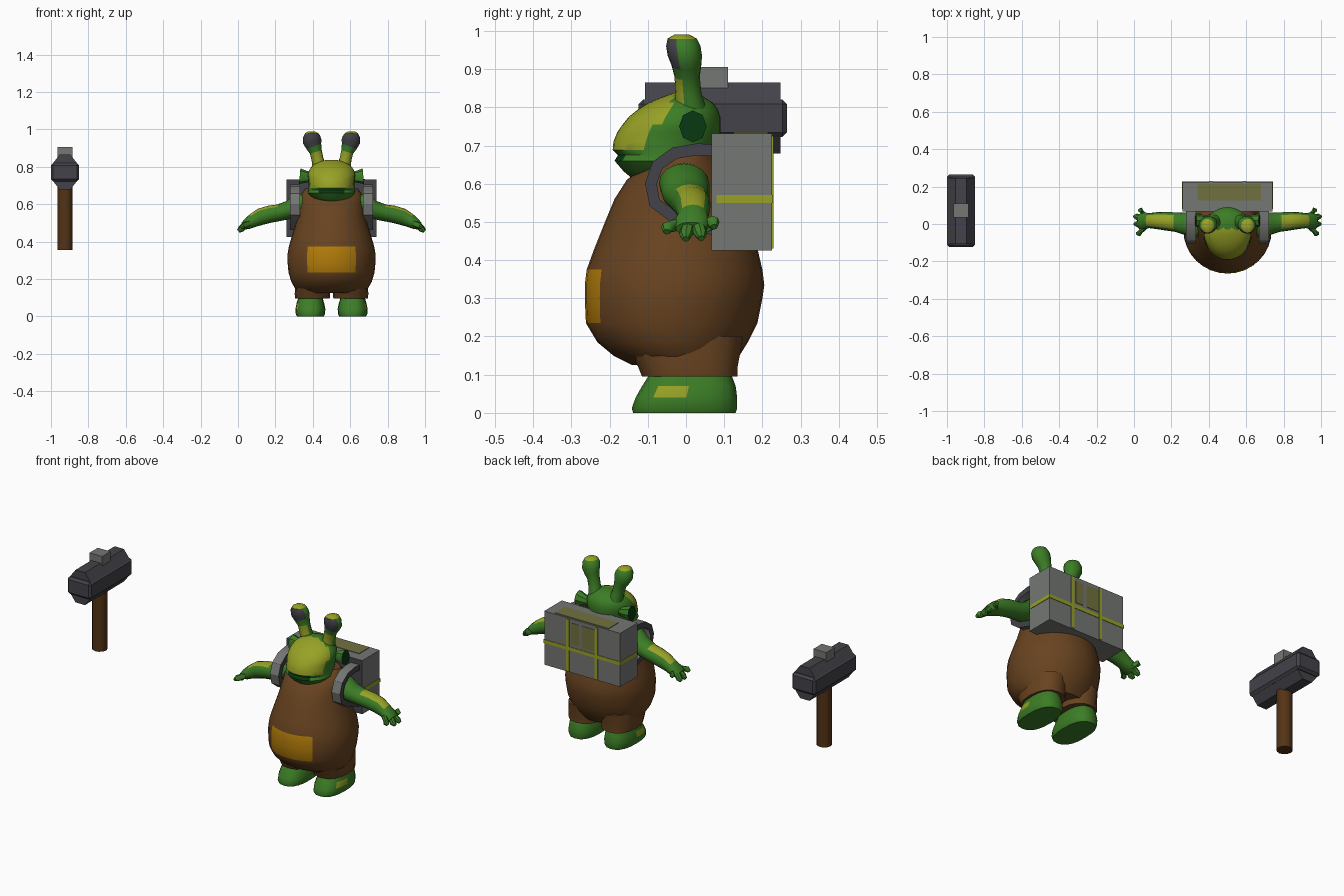
import bpy, bmesh, math
from mathutils import Vector

if "Cube" in bpy.data.objects:
    bpy.data.objects.remove(bpy.data.objects["Cube"])

CX = 0.5  # character centre line


def mat(name, r, g, b):
    m = bpy.data.materials.new(name)
    m.diffuse_color = [(c / 255) ** 2.2 for c in (r, g, b)] + [1]
    m.use_nodes = True
    m.node_tree.nodes["Principled BSDF"].inputs["Base Color"].default_value = m.diffuse_color
    return m


GREEN = mat("skin_green", 62, 124, 42)
LIME = mat("lime", 150, 160, 42)
DARKGREEN = mat("deep_green", 16, 58, 24)
BROWN = mat("cloth_brown", 104, 69, 37)
ORANGE = mat("patch_orange", 178, 124, 18)
GREY = mat("light_grey", 116, 118, 115)
DARK = mat("dark_grey", 68, 68, 75)
WOOD = mat("handle_wood", 84, 54, 28)
OLIVE = mat("olive", 112, 112, 66)


def finish(name, bm, mats, rule=None, angle=40):
    bmesh.ops.recalc_face_normals(bm, faces=bm.faces)
    bm.normal_update()
    if rule:
        for f in bm.faces:
            f.material_index = rule(f.calc_center_median(), f.normal)
    me = bpy.data.meshes.new(name)
    bm.to_mesh(me)
    bm.free()
    ob = bpy.data.objects.new(name, me)
    bpy.context.collection.objects.link(ob)
    for m in mats:
        me.materials.append(m)
    bpy.ops.object.select_all(action='DESELECT')
    ob.select_set(True)
    bpy.context.view_layer.objects.active = ob
    bpy.ops.object.shade_smooth_by_angle(angle=math.radians(angle))
    return ob


def loft(name, sections, segs, mats, rule=None, power=1.0, phase=0.0, angle=40):
    """Skin a row of rings given as (centre, axis u, axis v)."""
    bm = bmesh.new()
    rings = []
    for c, u, v in sections:
        ring = []
        for i in range(segs):
            a = 2 * math.pi * (i + phase) / segs
            ca, sa = math.cos(a), math.sin(a)
            ca = math.copysign(abs(ca) ** power, ca)
            sa = math.copysign(abs(sa) ** power, sa)
            ring.append(bm.verts.new(c + u * ca + v * sa))
        rings.append(ring)
    for r, q in zip(rings, rings[1:]):
        for i in range(segs):
            j = (i + 1) % segs
            bm.faces.new((r[i], r[j], q[j], q[i]))
    bm.faces.new(rings[0])
    bm.faces.new(rings[-1])
    return finish(name, bm, mats, rule, angle)


def stack(name, x, rows, segs, mats, rule=None, power=1.0):
    """Horizontal rings: (z, front y, back y, half width)."""
    secs = [(Vector((x, (f + b) / 2, z)), Vector((w, 0, 0)), Vector((0, (b - f) / 2, 0)))
            for z, f, b, w in rows]
    return loft(name, secs, segs, mats, rule, power)


def tube(name, pts, hint, segs, mats, rule=None, phase=0.0, angle=40):
    """Rings across a path: (x, y, z, radius along hint, other radius)."""
    P = [Vector(p[:3]) for p in pts]
    secs = []
    for i, p in enumerate(pts):
        t = P[min(i + 1, len(P) - 1)] - P[max(i - 1, 0)]
        v = t.cross(Vector(hint)).normalized()
        secs.append((P[i], Vector(hint) * p[3], v * p[4]))
    return loft(name, secs, segs, mats, rule, phase=phase, angle=angle)


def box(name, lo, hi, mats, rule=None, bevel=0):
    bm = bmesh.new()
    bmesh.ops.create_cube(bm, size=1)
    for v in bm.verts:
        v.co = Vector([(a + b) / 2 + c * (b - a) for a, b, c in zip(lo, hi, v.co)])
    if bevel:
        bmesh.ops.bevel(bm, geom=bm.edges[:], offset=bevel, segments=1, affect='EDGES')
    return finish(name, bm, mats, rule, 30)


# Overalls with belly patch
stack("overalls", CX, [
    (.125, -.14, .12, .17), (.15, -.19, .14, .195), (.185, -.232, .162, .215),
    (.235, -.262, .187, .23), (.30, -.265, .200, .236), (.335, -.265, .205, .235),
    (.375, -.260, .200, .228), (.43, -.240, .187, .212), (.50, -.212, .165, .190),
    (.56, -.187, .14, .175), (.61, -.155, .12, .168), (.65, -.105, .10, .165),
    (.685, -.06, .07, .14)], 32, [BROWN, ORANGE],
    lambda c, n: int(.235 < c.z < .375 and abs(c.x - CX) < .13 and c.y < 0))

# Head with pale face and mouth


def face_rule(c, n):
    if .662 < c.z < .674 and abs(c.x - CX) < .062 and c.y < -.1:
        return 2
    return int(c.z > .685 and c.y < -.04 - .62 * (.81 - c.z))


stack("head", CX, [
    (.605, -.13, -.02, .05), (.632, -.163, .03, .10), (.66, -.187, .055, .127),
    (.675, -.178, .065, .124), (.688, -.192, .072, .124), (.71, -.19, .085, .122),
    (.735, -.18, .09, .126), (.755, -.166, .09, .128), (.775, -.15, .09, .123),
    (.795, -.125, .083, .112), (.812, -.098, .07, .095), (.828, -.06, .045, .065),
    (.838, -.03, .02, .025)], 32, [GREEN, LIME, DARKGREEN], face_rule)

for s, side in ((-1, "left"), (1, "right")):
    def X(d):
        return CX + s * d

    def path(pts):
        return [(X(p[0]),) + p[1:] for p in pts]

    # Trouser leg and foot
    stack(side + "_trouser_leg", X(.102), [
        (.095, -.115, .135, .092), (.12, -.125, .135, .095), (.20, -.17, .15, .09)],
        16, [BROWN], power=.85)
    stack(side + "_foot", X(.113), [
        (.0, -.138, .13, .072), (.012, -.142, .134, .078), (.04, -.132, .134, .08),
        (.07, -.115, .13, .074), (.11, -.09, .115, .062)], 20, [GREEN, LIME],
        lambda c, n: int(.03 < c.z < .07 and -.08 < c.y < -.01 and n.x * s > .4), power=.8)

    # Arm with pale patch, palm and fingers
    tube(side + "_arm", path([
        (.13, -.005, .605, .055, .05), (.18, -.005, .60, .066, .056),
        (.22, 0, .572, .062, .05), (.28, .01, .555, .052, .045), (.33, .015, .547, .05, .046),
        (.38, .018, .533, .045, .045), (.42, .018, .513, .04, .037),
        (.45, .015, .495, .048, .03), (.472, .013, .482, .04, .02)]), (0, 1, 0), 16,
        [GREEN, LIME],
        lambda c, n: int(.27 < abs(c.x - CX) < .43 and n.z > .25 and abs(c.y - .018) < .034))
    for k, (y0, y1, d1, z1) in enumerate(((-.015, -.048, .48, .482), (.012, .0, .492, .463),
                                          (.025, .038, .494, .465), (.04, .07, .468, .495))):
        tube(f"{side}_finger_{k + 1}", path([
            (.435, y0, .50, .016, .016), ((.435 + d1) / 2, (y0 + y1) / 2, .49, .018, .017),
            (d1 - .01, y1, z1 + .004, .018, .017), (d1 + .005, y1 * 1.05, z1 - .008, .009, .009)]),
            (0, 1, 0), 8, [GREEN])

    # Cupped ear
    tube(side + "_ear", path([
        (.10, .02, .745, .022, .022), (.135, .02, .747, .03, .032), (.17, .018, .75, .036, .042)]),
        (0, 1, 0), 8, [GREEN, DARKGREEN], lambda c, n: int(n.x * s > .9))

    # Eye stalk with grey eye and pale tip
    def eye_rule(c, n):
        if c.z > .978 or (c.z < .87 and n.y < -.3):
            return 1
        return 2 if n.y < -.3 and c.z > .905 else 0

    tube(side + "_eye_stalk", path([
        (.06, .015, .78, .043, .04), (.075, .006, .84, .034, .032), (.084, .003, .88, .033, .033),
        (.095, .001, .91, .039, .042), (.103, -.003, .935, .045, .05),
        (.106, -.007, .96, .045, .047), (.107, -.01, .98, .038, .035),
        (.107, -.011, .99, .02, .018)]), (0, 1, 0), 16, [GREEN, LIME, DARK], eye_rule)

    # Shoulder strap
    tube(side + "_strap", path([
        (.195, .10, .685, .038, .022), (.195, .03, .69, .038, .022),
        (.195, -.03, .68, .038, .022), (.195, -.075, .648, .038, .022),
        (.195, -.092, .60, .038, .022), (.195, -.082, .55, .038, .022),
        (.195, -.035, .515, .038, .022), (.195, .09, .475, .038, .022)]), (1, 0, 0), 4,
        [GREY, DARK], lambda c, n: int(abs(n.x) > .8), phase=.5, angle=30)

    # Vertical backpack stripe
    box(side + "_pack_stripe", (X(.09) - .009, .222, .43), (X(.09) + .009, .229, .725), [LIME])

# Backpack
box("backpack", (.26, .067, .425), (.74, .225, .732), [GREY, DARK],
    lambda c, n: int(n.y < -.8))
box("pack_band", (.257, .08, .55), (.743, .228, .57), [LIME])
box("pack_top_stain", (.34, .125, .73), (.68, .215, .735), [OLIVE])
for k, (a, b) in enumerate(((.42, .50), (.52, .57))):
    box(f"pack_back_stain_{k + 1}", (a, .222, .585), (b, .2275, .71), [OLIVE])

# Hammer
HX, HY, HZ = -.925, .07, .772
tube("hammer_handle", [(HX, HY, .355, .041, .041), (HX, HY, .72, .041, .041)],
     (1, 0, 0), 12, [WOOD])
k = 1 / math.cos(math.pi / 8)
tube("hammer_head", [(HX, HY + t, HZ, .071 * k, .093 * k) for t in (-.177, .177)],
     (1, 0, 0), 8, [DARK], phase=.5, angle=30)
box("hammer_face_band", (-1, -.124, .722), (-.85, .264, .82), [DARK], bevel=.012)
box("hammer_wedge", (-.965, .035, .84), (-.885, .11, .906), [GREY])
